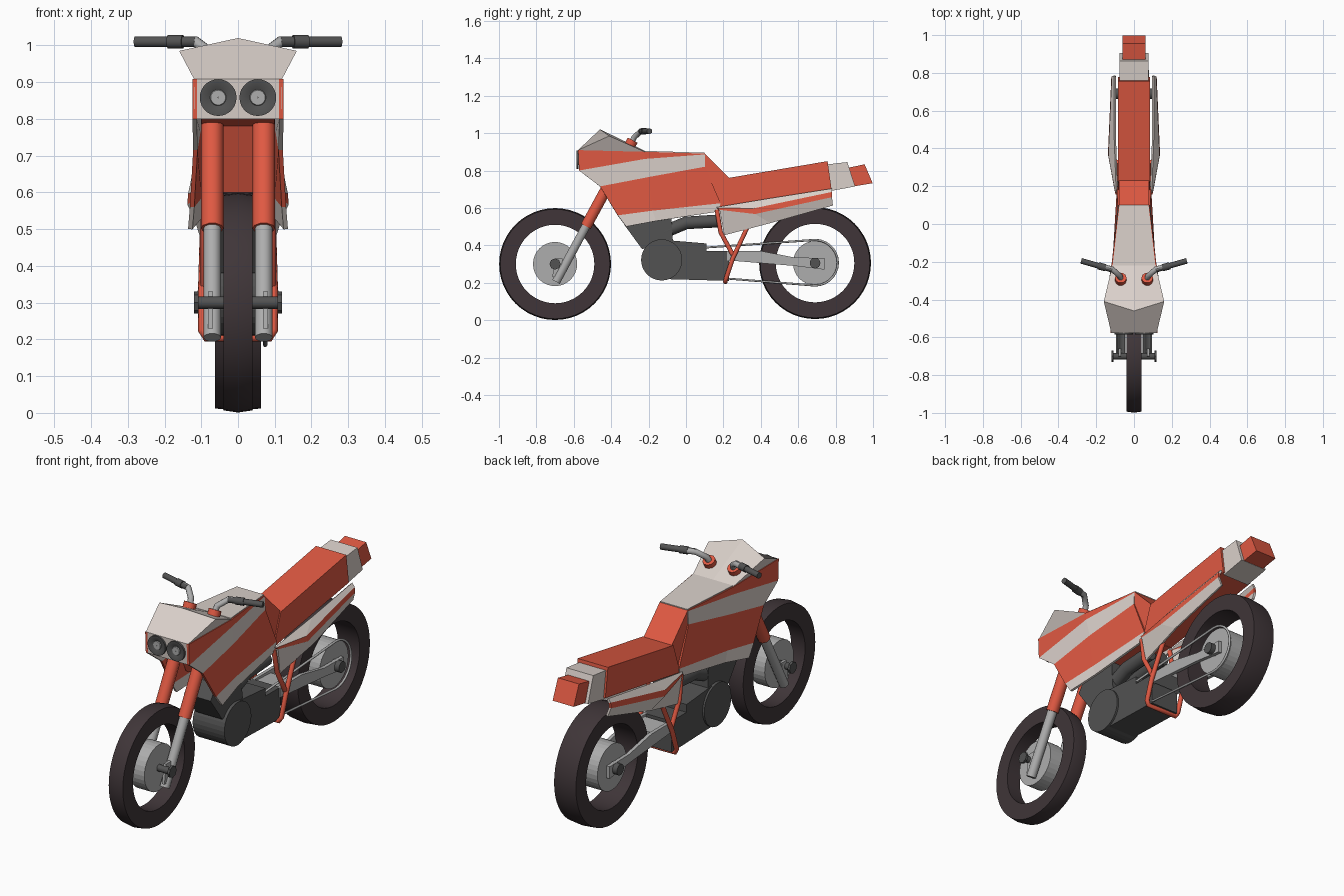
import bpy, bmesh, math
from mathutils import Vector

if "Cube" in bpy.data.objects:
    bpy.data.objects.remove(bpy.data.objects["Cube"])


def material(name, rgb):
    m = bpy.data.materials.new(name)
    m.diffuse_color = (*rgb, 1)
    m.use_nodes = True
    m.node_tree.nodes["Principled BSDF"].inputs["Base Color"].default_value = m.diffuse_color
    return m


ORANGE = material("orange", (0.74, 0.10, 0.055))
CREAM = material("cream", (0.70, 0.63, 0.59))
DARK = material("dark_metal", (0.085, 0.085, 0.085))
RUBBER = material("rubber", (0.05, 0.036, 0.04))
STEEL = material("steel", (0.42, 0.42, 0.42))


def build(name, verts, faces, mats, mirror=False, ids=None, thick=0, smooth=False):
    bm = bmesh.new()
    vs = [bm.verts.new(v) for v in verts]
    for i, f in enumerate(faces):
        bm.faces.new([vs[k] for k in f]).material_index = ids[i] if ids else 0
    bmesh.ops.recalc_face_normals(bm, faces=bm.faces)
    me = bpy.data.meshes.new(name)
    bm.to_mesh(me)
    bm.free()
    ob = bpy.data.objects.new(name, me)
    bpy.context.collection.objects.link(ob)
    for m in mats:
        me.materials.append(m)
    if thick:
        s = ob.modifiers.new("thickness", 'SOLIDIFY')
        s.thickness, s.offset = thick, 0
    if mirror:
        ob.modifiers.new("mirror", 'MIRROR')
    if smooth:
        bpy.ops.object.select_all(action='DESELECT')
        ob.select_set(True)
        bpy.context.view_layer.objects.active = ob
        bpy.ops.object.shade_smooth_by_angle(angle=math.radians(35))
    return ob


def slab(name, profile, x0, x1, mat, mirror=False):
    """Side profile of (y, z) points extruded from x0 to x1."""
    n = len(profile)
    verts = [(x, y, z) for x in (x0, x1) for y, z in profile]
    faces = [range(n), range(n, 2 * n)]
    faces += [(i, (i + 1) % n, n + (i + 1) % n, n + i) for i in range(n)]
    return build(name, verts, faces, [mat], mirror)


def lathe(name, profile, centre, mat, mirror=False, seg=40):
    """Closed (x, radius) profile spun round a crosswise axle."""
    n, (cy, cz) = len(profile), centre
    verts = [(x, cy + r * math.sin(a), cz + r * math.cos(a))
             for a in (2 * math.pi * i / seg for i in range(seg)) for x, r in profile]
    faces = [(i * n + j, i * n + (j + 1) % n, (i + 1) % seg * n + (j + 1) % n, (i + 1) % seg * n + j)
             for i in range(seg) for j in range(n)]
    return build(name, verts, faces, [mat], mirror, smooth=True)


def disc(name, x0, x1, r, centre, mat, mirror=False, seg=32):
    pts = [(centre[0] + r * math.sin(2 * math.pi * i / seg),
            centre[1] + r * math.cos(2 * math.pi * i / seg)) for i in range(seg)]
    return slab(name, pts, x0, x1, mat, mirror)


def tube(name, pts, r, mat, mirror=True, cyclic=False):
    cu = bpy.data.curves.new(name, 'CURVE')
    cu.dimensions, cu.bevel_depth, cu.bevel_resolution = '3D', r, 3
    cu.use_fill_caps = True
    sp = cu.splines.new('POLY')
    sp.points.add(len(pts) - 1)
    sp.use_cyclic_u = cyclic
    for p, c in zip(sp.points, pts):
        p.co = (*c, 1)
    cu.materials.append(mat)
    ob = bpy.data.objects.new(name, cu)
    bpy.context.collection.objects.link(ob)
    if mirror:
        ob.modifiers.new("mirror", 'MIRROR')
    return ob


def panel(name, rows, ids, thick):
    """Mirrored striped skin: one material band between each pair of rows."""
    n = len(rows[0])
    verts = [v for r in rows for v in r]
    faces = [(i * n + j, i * n + j + 1, (i + 1) * n + j + 1, (i + 1) * n + j)
             for i in range(len(rows) - 1) for j in range(n - 1)]
    return build(name, verts, faces, [ORANGE, CREAM], True,
                 [i for i in ids for _ in range(n - 1)], thick)


# wheels
FRONT, REAR = (-0.70, 0.30), (0.69, 0.305)
for name, c, w in (("front", FRONT, 0.04), ("rear", REAR, 0.062)):
    lathe(name + "_tyre", [(-w, 0.21), (-w, 0.293), (0, 0.299), (w, 0.293), (w, 0.21)], c, RUBBER, seg=48)
    disc(name + "_hub", -w, w, 0.118, c, STEEL)
    disc(name + "_axle", -0.11, 0.11, 0.017 if w < 0.05 else 0.028, c, DARK)
disc("front_axle_nut", 0.108, 0.12, 0.03, FRONT, DARK, True, 8)

# front fork and axle lugs
slab("fork_lug", [(-0.715, 0.23), (-0.67, 0.23), (-0.66, 0.33), (-0.70, 0.33)], 0.068, 0.082, STEEL, True)
tube("fork_lower", [(0.07, -0.695, 0.205), (0.07, -0.52, 0.53)], 0.024, STEEL)
tube("fork_upper", [(0.07, -0.535, 0.502), (0.07, -0.285, 0.962)], 0.031, ORANGE)

# handlebars
tube("handlebar", [(0.07, -0.288, 0.955), (0.075, -0.275, 0.98), (0.115, -0.24, 1.01), (0.15, -0.23, 1.01)], 0.015, STEEL)
tube("grip", [(0.115, -0.242, 1.01), (0.28, -0.195, 1.01)], 0.015, DARK)
tube("grip_collar", [(0.15, -0.232, 1.01), (0.19, -0.221, 1.01)], 0.019, DARK)

# windscreen cowl
build("windscreen_cowl",
      [(-0.12, -0.577, 0.909), (0.12, -0.577, 0.909), (0.16, -0.41, 0.985), (0, -0.46, 1.02),
       (-0.16, -0.41, 0.985), (0.115, -0.22, 0.90), (-0.115, -0.22, 0.90), (0, -0.22, 0.905)],
      [(0, 1, 2, 3, 4), (1, 5, 2), (0, 4, 6), (2, 5, 7, 3), (4, 3, 7, 6), (0, 6, 7, 5, 1)], [CREAM])

# nose with twin headlights
slab("nose", [(-0.577, 0.909), (-0.40, 0.905), (-0.40, 0.80), (-0.572, 0.80)], -0.118, 0.118, CREAM)
for s, side in ((-1, "left"), (1, "right")):
    prof = [(0.0, 0.05), (0.012, 0.05), (0.012, 0.04), (0.004, 0.022), (0.009, 0.02), (0.009, 0.001), (0.0, 0.001)]
    lamp = lathe(side + "_headlight", prof, (0, 0), DARK, seg=28)
    lamp.data.materials.append(STEEL)
    for p in lamp.data.polygons:
        if p.index % len(prof) in (3, 4):
            p.material_index = 1
    lamp.rotation_euler = (0, 0, -math.pi / 2)
    lamp.location = (s * 0.054, -0.574, 0.858)

# striped fairing sides
panel("fairing_side", [
    [(0.118, -0.577, 0.909), (0.113, -0.22, 0.90), (0.075, 0.10, 0.89)],
    [(0.118, -0.572, 0.80), (0.113, -0.22, 0.862), (0.075, 0.10, 0.886)],
    [(0.116, -0.46, 0.715), (0.108, -0.20, 0.765), (0.08, 0.10, 0.82)],
    [(0.125, -0.365, 0.56), (0.105, -0.18, 0.585), (0.085, 0.185, 0.625)],
    [(0.13, -0.32, 0.50), (0.105, -0.16, 0.53), (0.085, 0.17, 0.58)]], [0, 1, 0, 1], 0.012)

# tank top and the core between the fairing sides
build("tank_top", [(-0.113, -0.22, 0.90), (0.113, -0.22, 0.90), (0.077, 0.10, 0.89), (-0.077, 0.10, 0.89)],
      [(0, 1, 2, 3)], [CREAM], thick=0.01)
slab("tank_core", [(-0.46, 0.80), (-0.36, 0.78), (-0.28, 0.60), (0.17, 0.60), (0.10, 0.87), (-0.40, 0.87)],
     -0.078, 0.078, ORANGE)
slab("tank_front", [(-0.46, 0.80), (-0.36, 0.78), (-0.28, 0.60), (-0.2, 0.60), (-0.22, 0.85), (-0.4, 0.85)],
     -0.1, 0.1, ORANGE)
slab("seat_ramp", [(0.10, 0.89), (0.23, 0.76), (0.18, 0.60), (0.10, 0.60)], -0.08, 0.08, ORANGE)

# seat and tail
slab("seat", [(0.225, 0.76), (0.757, 0.85), (0.778, 0.70), (0.17, 0.60)], -0.086, 0.086, ORANGE)
slab("tail_block", [(0.75, 0.832), (0.862, 0.845), (0.905, 0.715), (0.77, 0.69)], -0.076, 0.076, CREAM)
slab("tail_light", [(0.868, 0.815), (0.955, 0.833), (0.998, 0.732), (0.895, 0.715)], -0.06, 0.06, ORANGE)

# rear side panels with a slanted stripe
panel("side_panel", [
    [(0.09, 0.165, 0.60), (0.10, 0.45, 0.648), (0.10, 0.78, 0.70)],
    [(0.095, 0.17, 0.597), (0.13, 0.36, 0.595), (0.112, 0.78, 0.683)],
    [(0.097, 0.18, 0.59), (0.132, 0.37, 0.568), (0.114, 0.78, 0.658)],
    [(0.09, 0.205, 0.455), (0.11, 0.45, 0.52), (0.10, 0.785, 0.615)]], [1, 0, 1], 0.012)

# engine
disc("crankcase", -0.09, 0.09, 0.11, (-0.13, 0.322), DARK)
slab("gearbox", [(-0.13, 0.43), (0.11, 0.41), (0.11, 0.37), (0.23, 0.37), (0.23, 0.21), (-0.13, 0.22)], -0.08, 0.08, DARK)
slab("cylinder_head", [(-0.33, 0.51), (-0.28, 0.58), (-0.08, 0.58), (-0.07, 0.42), (-0.235, 0.38)], -0.075, 0.075, DARK)
tube("intake_pipe", [(0.04, -0.12, 0.47), (0.04, 0.0, 0.52), (0.04, 0.17, 0.53)], 0.036, DARK)

# frame tubes
tube("frame_strut", [(0.088, 0.165, 0.59), (0.092, 0.185, 0.47), (0.092, 0.25, 0.35)], 0.012, ORANGE)
tube("frame_hoop", [(0.092, 0.33, 0.50), (0.097, 0.25, 0.33), (0.097, 0.215, 0.225), (0.085, 0.21, 0.205), (0, 0.21, 0.205)],
     0.012, ORANGE)

# swingarm and chain
slab("swingarm", [(0.22, 0.37), (0.40, 0.37), (0.58, 0.335), (0.74, 0.332), (0.74, 0.27), (0.58, 0.29), (0.22, 0.32)],
     0.066, 0.084, STEEL, True)
slab("swingarm_bridge", [(0.24, 0.36), (0.36, 0.355), (0.36, 0.31), (0.24, 0.32)], -0.07, 0.07, STEEL)
arc = [(0.074, 0.69 + 0.122 * math.sin(a), 0.307 + 0.122 * math.cos(a))
       for a in (math.pi * i / 14 for i in range(15))]
tube("chain", [(0.074, 0.06, 0.235), (0.074, 0.02, 0.31), (0.074, 0.06, 0.385)] + arc, 0.006, STEEL, False, True)
